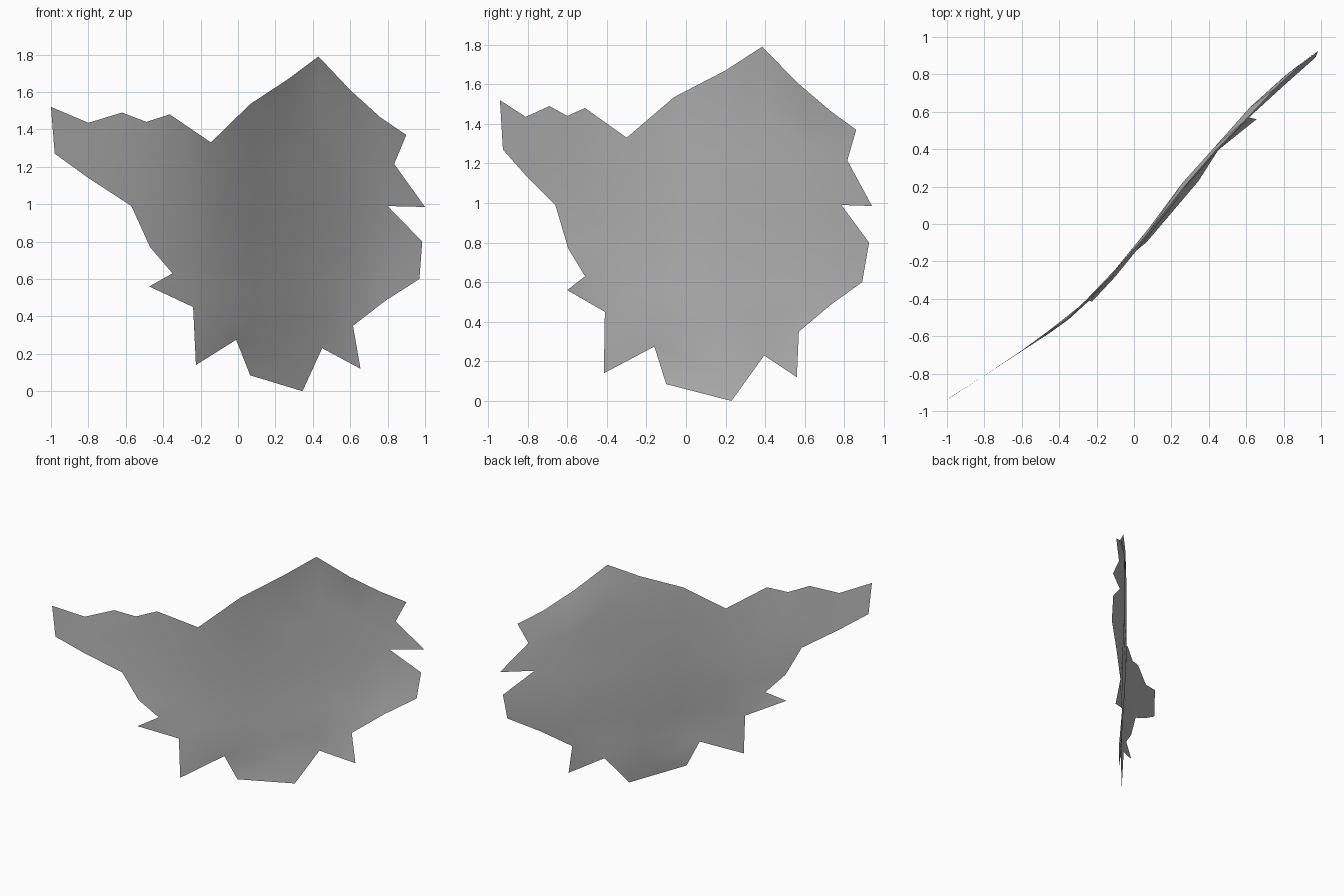
import bpy
import bmesh
from mathutils import Vector
from mathutils.geometry import delaunay_2d_cdt

if "Cube" in bpy.data.objects:
    bpy.data.objects.remove(bpy.data.objects["Cube"], do_unlink=True)

# Jagged rim of the torn sheet, as x, y, z in hundredths
upper_rim = [(-100, -94, 152), (-80, -81, 143.5), (-62, -69, 149), (-49, -60, 144),
             (-36.5, -51, 148), (-14.5, -30, 133), (6.5, -6, 153.5), (27, 20, 167),
             (43, 38.5, 179), (60, 56, 161), (76, 73, 146.5), (90, 86, 137)]
side_rim = [(83.5, 81.5, 121.5), (100, 94, 98.5), (80, 78.5, 99), (98.5, 92.5, 80),
            (97, 89, 60), (79, 73, 48.5), (61.5, 57, 35)]
lower_rim = [(65.5, 56, 12), (45, 39.5, 23), (34.5, 23, 0), (6.5, -10, 8.5),
             (-1, -16, 27.5), (-22.5, -41.5, 14), (-24, -41, 45), (-47.5, -60, 56),
             (-35, -51, 63), (-47, -59.5, 77), (-57, -66, 99), (-80, -81, 114),
             (-98, -92.5, 127)]
rim = [Vector(point) / 100 for point in upper_rim + side_rim + lower_rim]

# Bend of the sheet seen from above
bend = [(-1, -.94), (-.57, -.66), (-.24, -.4), (0, -.13), (.25, .21),
        (.43, .41), (.61, .615), (.81, .795), (1, .94)]


def bend_depth(x, z):
    """Depth inside the sheet, with the lower end curling forward."""
    curl = .07 * max(0, .8 - z) / .8
    for (x_start, y_start), (x_end, y_end) in zip(bend, bend[1:]):
        if x <= x_end:
            return y_start + (y_end - y_start) * (x - x_start) / (x_end - x_start) - curl
    return bend[-1][1] - curl


def rim_distance(point):
    """Distance from a flat point to the rim."""
    best = 10
    for start, end in zip(flat_rim, flat_rim[1:] + flat_rim[:1]):
        edge = end - start
        factor = max(0, min(1, (point - start).dot(edge) / edge.length_squared))
        best = min(best, (point - start - edge * factor).length)
    return best


# Flat rim and a loose lattice of inner points
flat_rim = [point.xz for point in rim]
spacing = .18
lattice = [Vector((-1 + spacing * column, spacing * row))
           for column in range(12) for row in range(11)]
lattice = [point for point in lattice if rim_distance(point) > spacing / 2]

count = len(rim)
points, _, faces, origins, _, _ = delaunay_2d_cdt(
    flat_rim + lattice, [], [list(range(count))], 1, 1e-5)

# Lift the flat triangles onto the bent surface
bm = bmesh.new()
verts = []
for point, origin in zip(points, origins):
    source = origin[0] if origin else count
    depth = rim[source].y if source < count else bend_depth(point.x, point.y)
    verts.append(bm.verts.new((point.x, depth, point.y)))
for face in faces:
    bm.faces.new([verts[index] for index in face]).smooth = True
loose = [vert for vert in bm.verts if not vert.link_faces]
bmesh.ops.delete(bm, geom=loose, context="VERTS")
mesh = bpy.data.meshes.new("torn_sheet")
bm.to_mesh(mesh)
bm.free()
sheet = bpy.data.objects.new("torn_sheet", mesh)
bpy.context.collection.objects.link(sheet)

# Plain grey finish
grey = bpy.data.materials.new("plain_grey")
grey.use_nodes = True
colour = (.5, .5, .5, 1)
grey.diffuse_color = colour
grey.node_tree.nodes["Principled BSDF"].inputs["Base Color"].default_value = colour
mesh.materials.append(grey)
